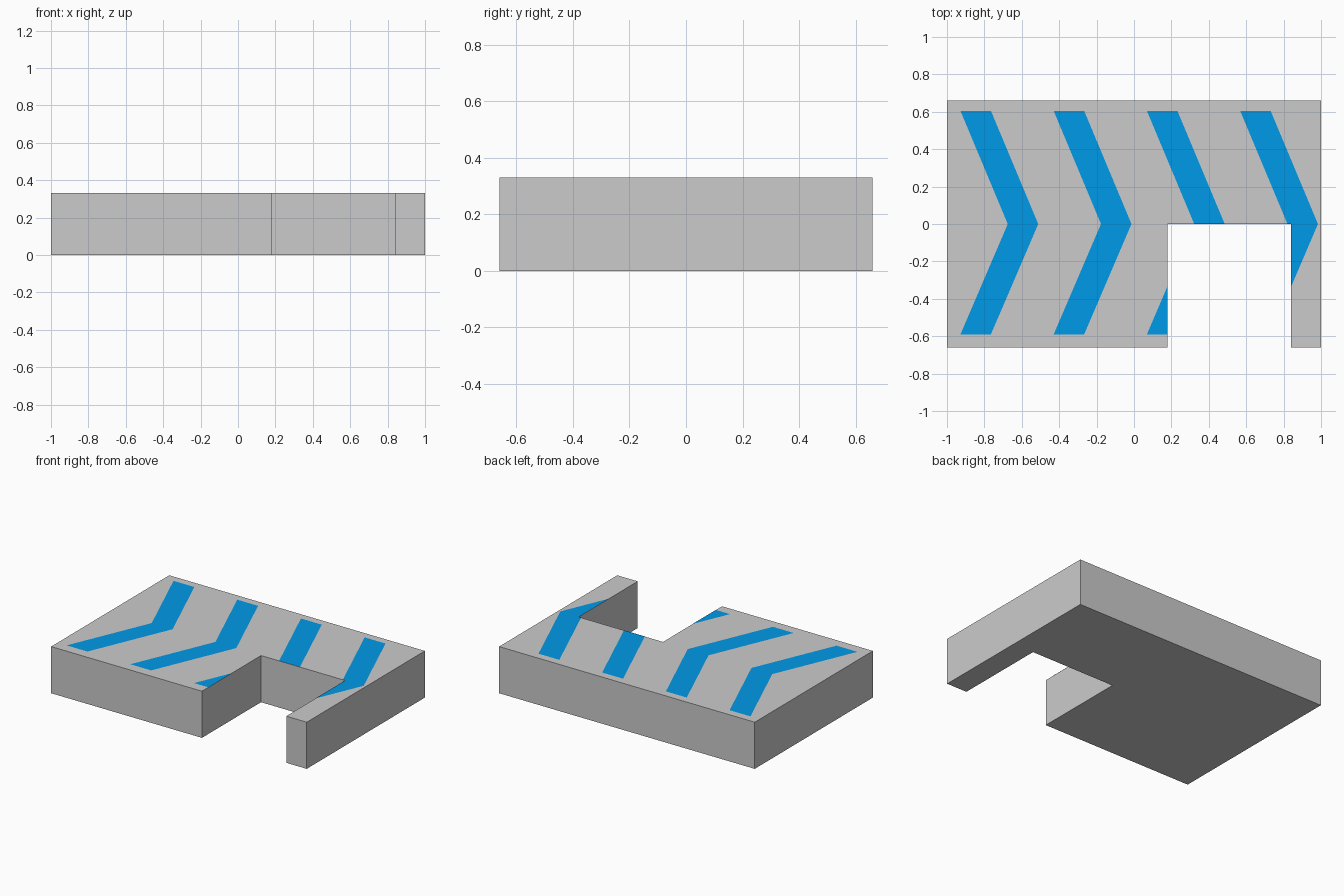
import bpy, bmesh

if "Cube" in bpy.data.objects:
    bpy.data.objects.remove(bpy.data.objects["Cube"])

HEIGHT, HALF_Y = 0.33, 0.66
SLOT_L, SLOT_R = 0.18, 0.84


def add_object(name, bm, mat=None):
    mesh = bpy.data.meshes.new(name)
    bm.to_mesh(mesh)
    bm.free()
    obj = bpy.data.objects.new(name, mesh)
    bpy.context.collection.objects.link(obj)
    if mat:
        mesh.materials.append(mat)
    return obj


def add_face(bm, points, z):
    return bm.faces.new([bm.verts.new((x, y, z)) for x, y in points])


# Slab with an open slot in the front edge
outline = [(-1, -HALF_Y), (SLOT_L, -HALF_Y), (SLOT_L, 0), (SLOT_R, 0),
           (SLOT_R, -HALF_Y), (1, -HALF_Y), (1, HALF_Y), (-1, HALF_Y)]
bm = bmesh.new()
base = add_face(bm, outline, 0)
ext = bmesh.ops.extrude_face_region(bm, geom=[base], use_keep_orig=True)
top_verts = [g for g in ext["geom"] if isinstance(g, bmesh.types.BMVert)]
bmesh.ops.translate(bm, verts=top_verts, vec=(0, 0, HEIGHT))
bmesh.ops.recalc_face_normals(bm, faces=bm.faces[:])
add_object("slab", bm)

blue = bpy.data.materials.new("stripe_blue")
blue.diffuse_color = (0.0, 0.32, 0.8, 1)
blue.use_nodes = True
blue.node_tree.nodes["Principled BSDF"].inputs["Base Color"].default_value = blue.diffuse_color

# Flat chevron stripes on the top, trimmed where they meet the slot
WIDTH, SHIFT = 0.163, 0.253
for i in range(4):
    x = -0.928 + 0.4985 * i
    apex = x + SHIFT
    bm = bmesh.new()
    add_face(bm, [(x, -0.59), (x + WIDTH, -0.59),
                  (apex + WIDTH, 0), (apex, 0)], HEIGHT + 0.001)
    if i >= 2:
        edge, normal = (SLOT_L, 1) if i == 2 else (SLOT_R, -1)
        bmesh.ops.bisect_plane(bm, geom=bm.verts[:] + bm.edges[:] + bm.faces[:],
                               plane_co=(edge, 0, 0), plane_no=(normal, 0, 0),
                               clear_outer=True)
    add_face(bm, [(apex, 0), (apex + WIDTH, 0),
                  (x + WIDTH, 0.605), (x, 0.605)], HEIGHT + 0.001)
    bmesh.ops.remove_doubles(bm, verts=bm.verts[:], dist=0.0001)
    add_object(f"chevron_stripe_{i + 1}", bm, blue)
